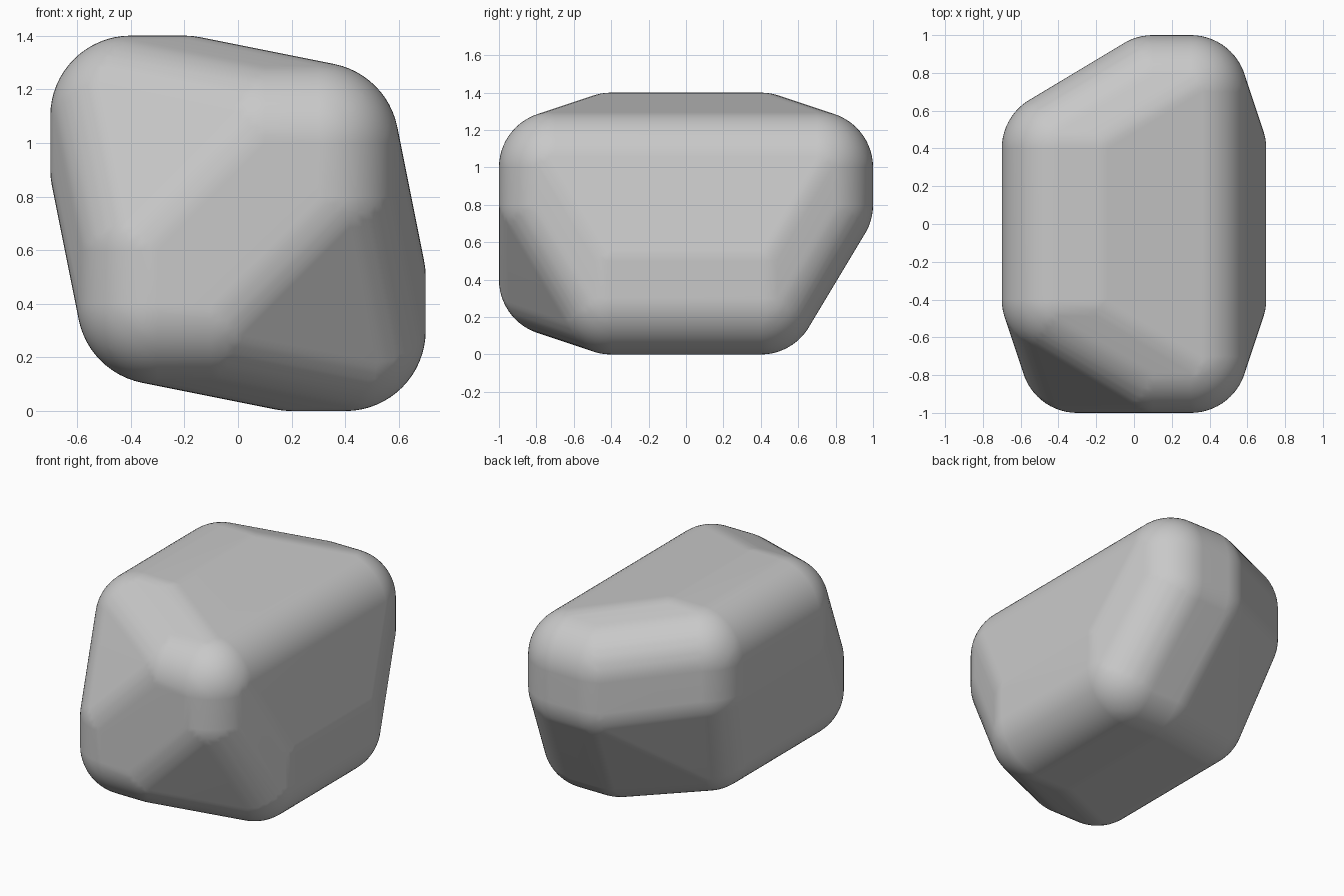
import bpy
import bmesh
from mathutils import Vector

cube = bpy.data.objects.get("Cube")
if cube:
    bpy.data.objects.remove(cube, do_unlink=True)

BLOCK = 0.8     # side of each rounded block
RADIUS = 0.3    # rounding of its edges
SEGMENTS = 16

# Stone colour
stone = bpy.data.materials.new("grey stone")
stone.use_nodes = True
colour = (0.58, 0.58, 0.58, 1)
stone.diffuse_color = colour
stone.node_tree.nodes["Principled BSDF"].inputs["Base Color"].default_value = colour

# Block centres: upper left edge, lower right edge
centres = []
for side in (-1, 1):
    centres += [(-0.3, side * 0.3, 1.0), (0.3, side * 0.3, 0.4)]
# Upper right edge, then lower left edge with its shortened back end
centres += [(0.2, -0.6, 0.9), (0.2, 0.6, 0.9)]
centres += [(-0.2, -0.6, 0.5), (-0.2, 0.1, 0.5)]

# One rounded block as the template
block = bmesh.new()
bmesh.ops.create_cube(block, size=BLOCK)
bmesh.ops.bevel(block, geom=block.edges[:], offset=RADIUS, segments=SEGMENTS,
                profile=0.5, affect='EDGES')
corner_points = [v.co.copy() for v in block.verts]
block.free()

# Wrap all the blocks in one hull
bm = bmesh.new()
for centre in centres:
    for p in corner_points:
        bm.verts.new(p + Vector(centre))
hull = bmesh.ops.convex_hull(bm, input=bm.verts[:])
inside = {g for g in hull["geom_interior"] + hull["geom_unused"]
          if isinstance(g, bmesh.types.BMVert)}
bmesh.ops.delete(bm, geom=list(inside), context='VERTS')
bmesh.ops.dissolve_limit(bm, angle_limit=0.01, verts=bm.verts[:], edges=bm.edges[:])
bmesh.ops.recalc_face_normals(bm, faces=bm.faces[:])

mesh = bpy.data.meshes.new("boulder")
bm.to_mesh(mesh)
bm.free()
mesh.materials.append(stone)
boulder = bpy.data.objects.new("boulder", mesh)
bpy.context.collection.objects.link(boulder)

# Smooth rounding with flat broad faces
bpy.ops.object.select_all(action='DESELECT')
boulder.select_set(True)
bpy.context.view_layer.objects.active = boulder
bpy.ops.object.shade_smooth()
weighted = boulder.modifiers.new("flat_broad_faces", 'WEIGHTED_NORMAL')
weighted.keep_sharp = True
